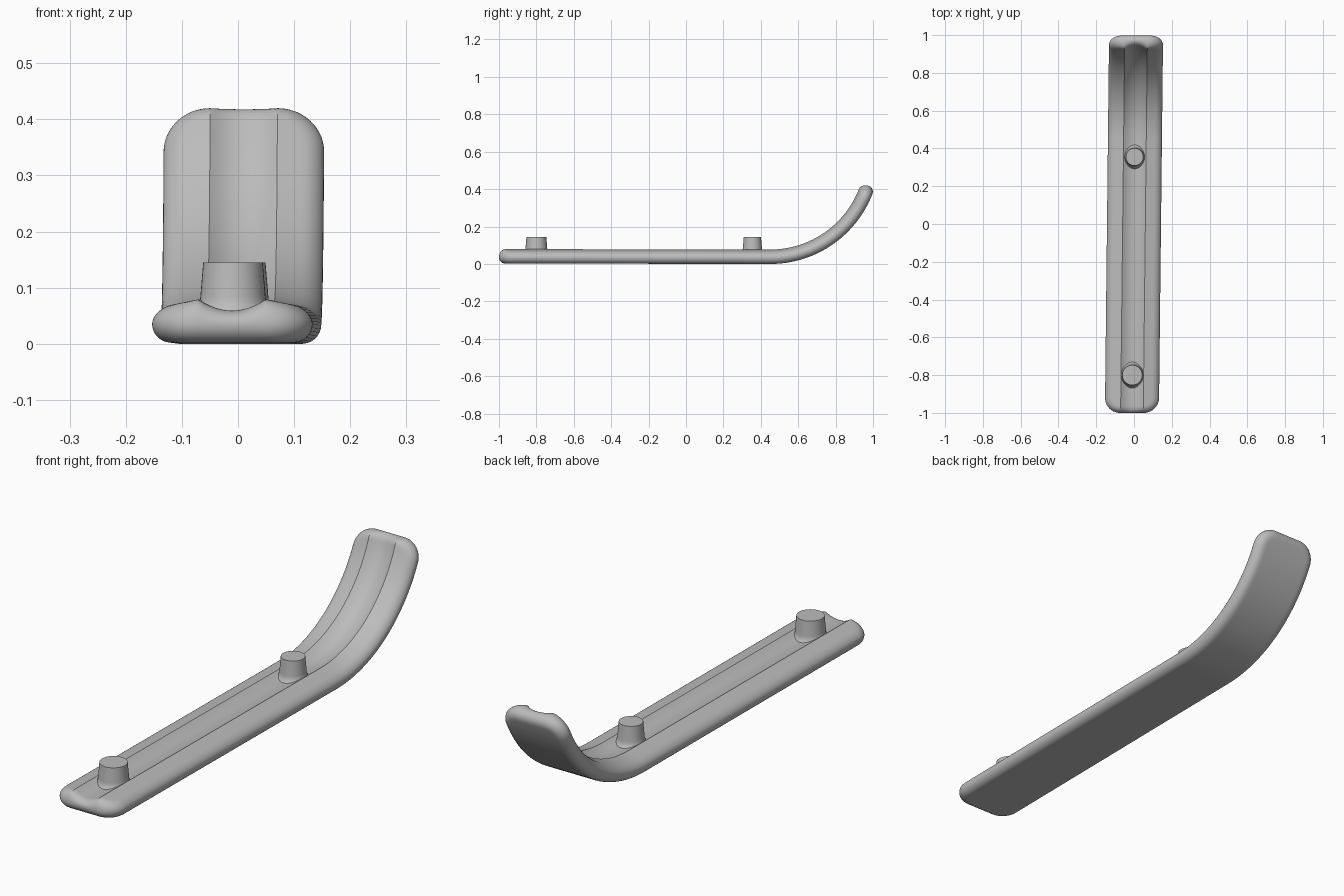
import bpy, bmesh, math

cube = bpy.data.objects.get("Cube")
if cube:
    bpy.data.objects.remove(cube)

grey = bpy.data.materials.new("mid_grey")
grey.use_nodes = True
COLOUR = (0.5, 0.5, 0.5, 1)
grey.diffuse_color = COLOUR
grey.node_tree.nodes["Principled BSDF"].inputs["Base Color"].default_value = COLOUR

HALF_W, CORNER, EDGE = 0.143, 0.08, 0.034   # plan half width, corner and edge rounding
RIDGE, MID = 0.06, 0.036                    # groove half width, mid height
STRAIGHT, BEND_R, BEND_A = 1.45, 0.553, 1.262
LENGTH = STRAIGHT + BEND_R * BEND_A


def finish(name, bm):
    bmesh.ops.remove_doubles(bm, verts=bm.verts, dist=1e-5)
    bmesh.ops.recalc_face_normals(bm, faces=bm.faces)
    mesh = bpy.data.meshes.new(name)
    bm.to_mesh(mesh)
    bm.free()
    mesh.materials.append(grey)
    obj = bpy.data.objects.new(name, mesh)
    bpy.context.collection.objects.link(obj)
    bpy.ops.object.select_all(action='DESELECT')
    bpy.context.view_layer.objects.active = obj
    obj.select_set(True)
    bpy.ops.object.shade_smooth_by_angle(angle=math.radians(30))
    return obj


def half_width(e):
    # plan outline: rounded rectangle, e is the distance to the nearer end
    if e >= CORNER:
        return HALF_W
    return HALF_W - CORNER + math.sqrt(CORNER ** 2 - (CORNER - e) ** 2)


def edge_factor(u, e):
    # rounds the thickness off towards the outline
    a, b = abs(u) - (HALF_W - CORNER), CORNER - e
    d = CORNER - math.hypot(a, b) if a > 0 and b > 0 else min(HALF_W - abs(u), e)
    k = 1 - min(max(d, 0) / EDGE, 1)
    return math.sqrt(1 - k * k)


def top_height(u):
    # shallow groove between two ridges, sloping shoulders outside
    a = abs(u)
    if a < RIDGE:
        return 0.06 + 0.02 * (a / RIDGE) ** 2
    return 0.08 - 0.2 * (a - RIDGE)


def place(u, s, h):
    # straight run, then an upward bend; slight yaw and pitch
    a = max(s - STRAIGHT, 0) / BEND_R
    r = BEND_R - (h - MID)
    y = -1 + min(s, STRAIGHT) + r * math.sin(a)
    z = MID + BEND_R - r * math.cos(a)
    return (u + 0.011 * y, y, z + 0.0015 * (0.45 - y) - 0.003)


# Runner: top and bottom skins swept along the path
N = 14
ends = [CORNER * (1 - math.cos(math.pi / 2 * i / N)) for i in range(N + 1)]
stations = ends + [CORNER + (STRAIGHT - CORNER) * i / 12 for i in range(1, 13)]
bend_end = LENGTH - CORNER
stations += [STRAIGHT + (bend_end - STRAIGHT) * i / 24 for i in range(1, 24)]
stations += [LENGTH - e for e in reversed(ends)]

bm = bmesh.new()
rows = []
for s in stations:
    e = max(min(s, LENGTH - s), 0)
    w = half_width(e)
    outer = [RIDGE + (w - RIDGE) * math.sin(math.pi / 2 * i / 12) for i in range(13)]
    us = [-u for u in reversed(outer)]
    us += [RIDGE * i / 6 for i in range(-5, 6)] + outer
    top, low = [], []
    for u in us:
        f = edge_factor(u, e)
        top.append(bm.verts.new(place(u, s, MID + (top_height(u) - MID) * f)))
        low.append(bm.verts.new(place(u, s, MID - 0.033 * f)))
    rows.append((top, low))
for (t0, l0), (t1, l1) in zip(rows, rows[1:]):
    for i in range(len(t0) - 1):
        bm.faces.new((t0[i], t0[i + 1], t1[i + 1], t1[i]))
        bm.faces.new((l0[i], l1[i], l1[i + 1], l0[i + 1]))
finish("runner", bm)


# Mounting pegs: tapered posts with a small flare at the foot
def peg(name, x, y, base, top):
    profile = [(base + 0.012, 0.058), (base + 0.005, 0.066), (base + 0.001, 0.076),
               (base, 0.085), (top, 0.145)]
    bm = bmesh.new()
    rings = []
    for r, z in profile:
        rings.append(bmesh.ops.create_circle(bm, segments=40, radius=r)["verts"])
        bmesh.ops.translate(bm, verts=rings[-1], vec=(x, y, z))
    for a, b in zip(rings, rings[1:]):
        for i in range(len(a)):
            j = (i + 1) % len(a)
            bm.faces.new((a[i], a[j], b[j], b[i]))
    bm.faces.new(rings[-1])
    bm.faces.new(list(reversed(rings[0])))
    finish(name, bm)


peg("front_peg", -0.009, -0.8, 0.058, 0.053)
peg("rear_peg", 0.003, 0.355, 0.051, 0.046)
